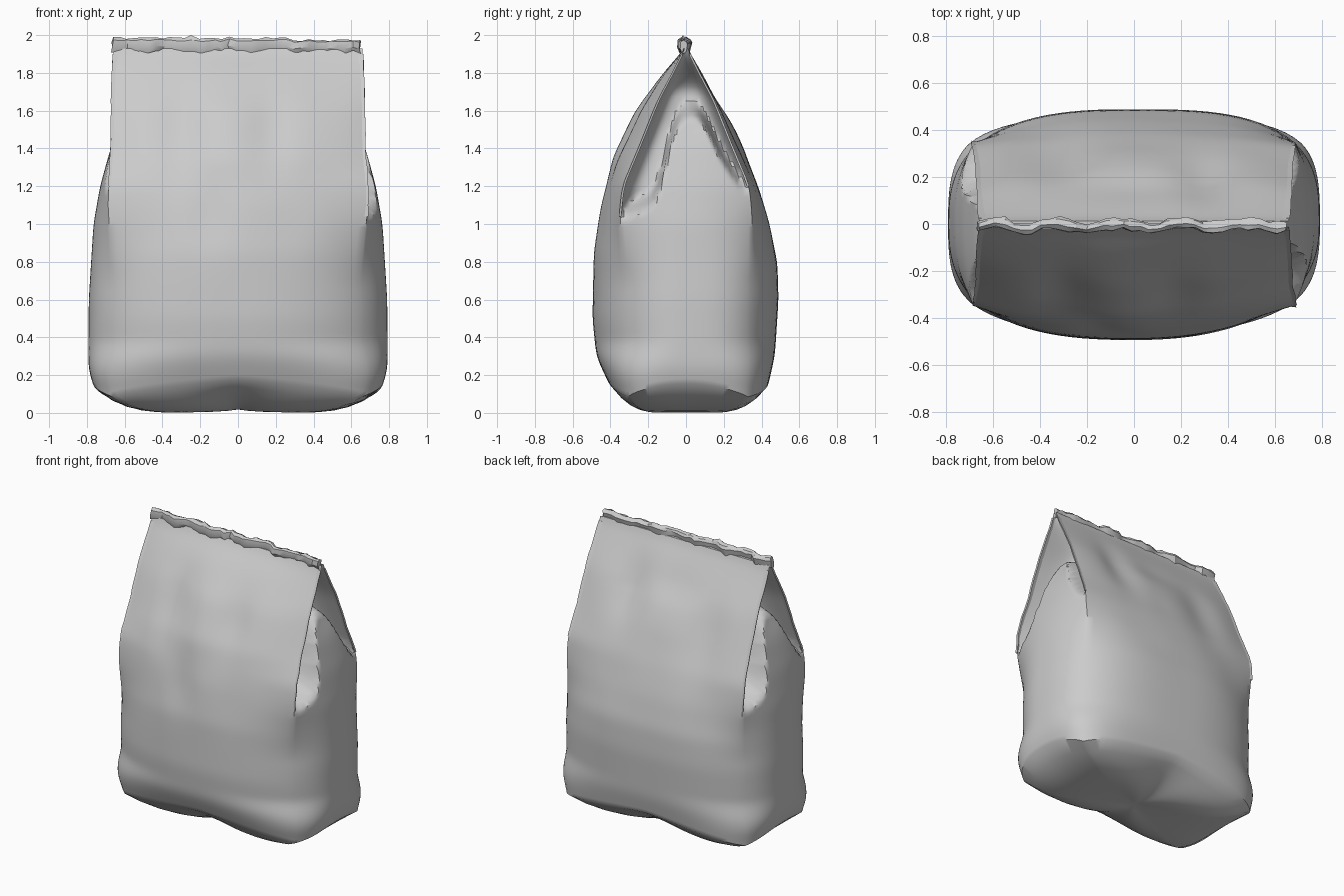
import bpy, bmesh, math, random
from mathutils import Vector, noise

random.seed(4)
if "Cube" in bpy.data.objects:
    bpy.data.objects.remove(bpy.data.objects["Cube"])

paper = bpy.data.materials.new("grey paper")
paper.use_nodes = True
COLOUR = (0.6, 0.6, 0.6, 1)
paper.diffuse_color = COLOUR
paper.node_tree.nodes["Principled BSDF"].inputs["Base Color"].default_value = COLOUR


def curve(*points):
    """Return a softened function through (position, value) pairs."""
    def linear(s):
        if s <= points[0][0]:
            return points[0][1]
        for (a, p), (b, q) in zip(points, points[1:]):
            if s <= b:
                return p + (q - p) * (s - a) / (b - a)
        return points[-1][1]
    return lambda s: sum(linear(s + .02 * k) * (4 - abs(k)) for k in range(-3, 4)) / 16


def ramp(s, low, high):
    s = min(1, max(0, (s - low) / (high - low)))
    return s * s * (3 - 2 * s)


# Bag profiles by height
corner_x = curve((.1, .70), (.25, .725), (.6, .72), (1, .69), (1.2, .685), (1.4, .665), (1.93, .66))
corner_y = curve((.1, .33), (.3, .36), (1, .355), (1.2, .335), (1.4, .25), (1.65, .15), (1.85, .045), (1.93, .006))
front_y = curve((.08, .37), (.2, .43), (.3, .475), (.5, .495), (.85, .488), (1.1, .45), (1.35, .39), (1.6, .265), (1.8, .12), (1.93, .006))
back_y = curve((.08, .42), (.3, .47), (.6, .49), (.8, .485), (1, .44), (1.2, .38), (1.4, .305), (1.6, .215), (1.8, .085), (1.93, .006))
side_bulge = curve((.1, .05), (.2, .067), (.6, .07), (1, .075), (1.2, .045), (1.4, .01), (1.55, -.05), (1.75, -.08), (1.93, -.02))
# Upper outline of the unfolded side panel, by depth
fold_height = curve((-.35, 1.0), (-.14, 1.1), (-.09, 1.44), (0, 1.57), (.09, 1.54), (.16, 1.36), (.3, 1.15))

# Soft dents in the panels: x, z, x radius, z radius, depth
FRONT_DENTS = [(-.3, 1.5, .13, .3, .04), (.18, 1.5, .12, .22, .03), (-.15, 1.05, .1, .25, .02)]
BACK_DENTS = [(.3, 1.6, .12, .25, .04), (-.35, 1.45, .15, .3, .03), (0, 1.68, .25, .12, .025)]


def dent(dents, x, z):
    return sum(d * math.exp(-((x - a) / r) ** 2 - ((z - c) / s) ** 2) for a, c, r, s, d in dents)


PANEL, SIDE, ROWS, TOP = 32, 36, 70, 1.93


def panel_point(u, t, facing):
    """Front (facing -1) or back (facing 1) panel."""
    low = .085 + .09 * (1 - abs(u) ** 1.3)
    z = low + (TOP - low) * t
    x = u * corner_x(z)
    middle = (front_y if facing < 0 else back_y)(z)
    edge = corner_y(z)
    y = edge + (middle - edge) * (1 - abs(u) ** (1.9 if facing < 0 else 2.4))
    fade = (1 - abs(u) ** 4) * min(1, (TOP - z) * 3)
    y -= fade * dent(FRONT_DENTS if facing < 0 else BACK_DENTS, x, z)
    y += fade * .012 * noise.noise(Vector((x * 3, facing * 5, z * 2.2)))
    return Vector((x, facing * y, z))


def side_point(v, t, facing):
    """Side panel; above its fold line the paper tucks inward."""
    low = .085 + .07 * (1 - v * v)
    z = low + (TOP - low) * t
    y = v * corner_y(z)
    x = corner_x(z) + side_bulge(z) * (1 - abs(v) ** 2.2)
    pocket = ramp(z - fold_height(y * facing), 0, .1) * (1 - v ** 8)
    x -= .2 * pocket * ramp(TOP - z, 0, .25)
    return Vector((facing * x, y, z))


def rounded(p):
    """Round the corners of the full lower body, less so at the base."""
    a = corner_x(p.z) + side_bulge(p.z)
    if p.y < 0:
        b, power = front_y(p.z), 2.3 if p.x > 0 else 2.6
    else:
        b, power = back_y(p.z), 3 if p.x > 0 else 2.7
    power += 1.8 * (1 - ramp(p.z, .08, .4))
    k = (abs(p.x / a) ** power + abs(p.y / b) ** power) ** (-1 / power)
    k = 1 + (k - 1) * .95 * (1 - ramp(p.z, .65, 1.12))
    return Vector((p.x * k, p.y * k, p.z))


def ring(t):
    points = [panel_point(2 * i / PANEL - 1, t, -1) for i in range(PANEL)]
    points += [side_point(2 * i / SIDE - 1, t, 1) for i in range(SIDE)]
    points += [panel_point(1 - 2 * i / PANEL, t, 1) for i in range(PANEL)]
    points += [side_point(1 - 2 * i / SIDE, t, -1) for i in range(SIDE)]
    return [rounded(p) for p in points]


def loft(name, rings, angle, tip=None):
    """Skin closed rings into an object with capped ends."""
    bm = bmesh.new()
    loops = [[bm.verts.new(p) for p in r] for r in rings]
    count = len(loops[0])
    for a, b in zip(loops, loops[1:]):
        for i in range(count):
            j = (i + 1) % count
            bm.faces.new((a[i], a[j], b[j], b[i]))
    if tip:
        centre = bm.verts.new(tip)
        for i in range(count):
            bm.faces.new((centre, loops[0][(i + 1) % count], loops[0][i]))
    else:
        bm.faces.new(loops[0])
    bm.faces.new(loops[-1])
    bmesh.ops.recalc_face_normals(bm, faces=bm.faces)
    mesh = bpy.data.meshes.new(name)
    bm.to_mesh(mesh)
    bm.free()
    mesh.materials.append(paper)
    obj = bpy.data.objects.new(name, mesh)
    bpy.context.collection.objects.link(obj)
    bpy.ops.object.select_all(action='DESELECT')
    obj.select_set(True)
    bpy.context.view_layer.objects.active = obj
    bpy.ops.object.shade_smooth_by_angle(angle=math.radians(angle))


# Bag: keel-shaped sagging bottom, then the walls up to the closed mouth
rim = ring(0)


def bottom_point(p, scale):
    lengthwise = p.x ** 2 / (p.x ** 2 + p.y ** 2)
    height = p.z * scale ** (1.9 + 3.5 * lengthwise)
    height += .022 * (1 - scale) ** 2 - .007 * math.sin(math.pi * scale)
    return Vector((p.x * scale, p.y * scale, height))


bottom = [[bottom_point(p, k / 9) for p in rim] for k in range(1, 9)]
walls = [ring(k / ROWS) for k in range(ROWS + 1)]
loft("paper_bag", bottom + walls, 40, (0, 0, .022))

# Crumpled rolled strip that closes the mouth
STEPS = 34
strip = []
for k in range(STEPS + 1):
    x = -.665 + 1.31 * k / STEPS
    sway = .012 * math.sin(k * .9) - .006 + random.uniform(-.006, .006)
    top = 1.992 - random.uniform(0, .014) - .012 * (k > STEPS * .72)
    low = 1.9 + random.uniform(0, .02)
    thick = random.uniform(.018, .03)
    mid = (top + low) / 2
    section = [(-.5, low), (-1, mid - .01), (-.9, mid + .025), (-.2, top), (.6, top - .008), (1, mid + .015), (.5, low + .005)]
    strip.append([Vector((x + random.uniform(-.008, .008), sway + thick * a, z)) for a, z in section])
strip[len(strip) // 3][3].z = 2.0
loft("rolled_top", strip, 30)

# Thin creased flaps along the edges of the gussets
for side, label in ((1, "left"), (-1, "right")):
    for facing, place in ((-1, "front"), (1, "back")):
        start = 1.2 if side == facing else 1.04
        sections = []
        for k in range(15):
            z = start + (1.9 - start) * k / 14
            x, y = corner_x(z), corner_y(z)
            out = .008 * math.sin(math.pi * k / 14) + random.uniform(0, .005)
            sections.append([Vector((side * (x - .03), facing * y, z)),
                             Vector((side * (x + out), facing * (y + .004), z)),
                             Vector((side * (x + out - .004), facing * (y - .008), z))])
        loft(f"{label}_{place}_gusset_edge", sections, 30)
